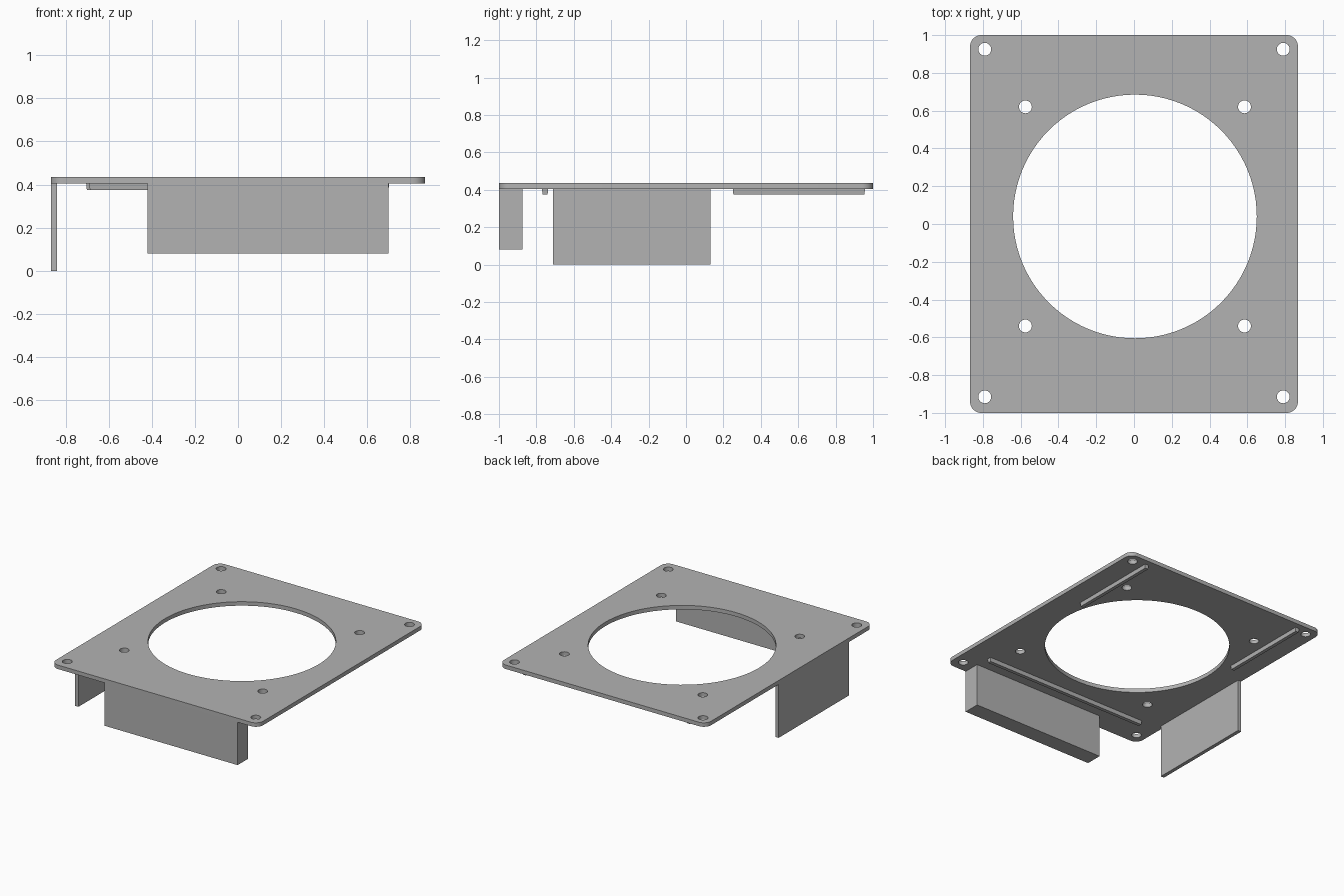
import bpy, bmesh
from math import sin, cos, pi, radians

cube = bpy.data.objects.get("Cube")
if cube:
    bpy.data.objects.remove(cube, do_unlink=True)

grey = bpy.data.materials.new("mid grey")
grey.use_nodes = True
grey.diffuse_color = (0.448, 0.448, 0.448, 1)
grey.node_tree.nodes["Principled BSDF"].inputs["Base Color"].default_value = grey.diffuse_color

TOP, UNDER = 0.435, 0.405
HALF_X, HALF_Y, CORNER = 0.868, 1.0, 0.06


def arc(cx, cy, r, start, end, steps):
    """Points on an arc, angles in quarter turns."""
    angles = [(start + (end - start) * i / steps) * pi / 2 for i in range(steps + 1)]
    return [(cx + r * cos(a), cy + r * sin(a)) for a in angles]


def circle(cx, cy, r, steps):
    return arc(cx, cy, r, 0, 4, steps)[:-1]


def box(name, x, y, z, taper=0.0):
    """Box from ranges; taper draws the lower face in."""
    bm = bmesh.new()
    bmesh.ops.create_cube(bm, size=1)
    for v in bm.verts:
        inset = taper if v.co.z < 0 else 0
        for axis, (lo, hi) in enumerate((x, y, z)):
            shrink = inset if axis < 2 else 0
            v.co[axis] = hi - shrink if v.co[axis] > 0 else lo + shrink
    mesh = bpy.data.meshes.new(name)
    bm.to_mesh(mesh)
    bm.free()
    mesh.materials.append(grey)
    obj = bpy.data.objects.new(name, mesh)
    bpy.context.collection.objects.link(obj)
    return obj


# Plate outline with rounded corners, large opening and screw holes
outline = []
for quarter, (sx, sy) in enumerate(((1, 1), (-1, 1), (-1, -1), (1, -1))):
    outline += arc(sx * (HALF_X - CORNER), sy * (HALF_Y - CORNER), CORNER,
                   quarter, quarter + 1, 10)
loops = [outline, circle(0.005, 0.04, 0.645, 96)]
for sx in (-1, 1):
    for sy in (-1, 1):
        loops.append(circle(sx * 0.79, 0.005 + sy * 0.92, 0.034, 32))
        loops.append(circle(0.005 + sx * 0.58, 0.04 + sy * 0.58, 0.034, 32))

curve = bpy.data.curves.new("mounting_plate", "CURVE")
curve.dimensions = "2D"
curve.fill_mode = "BOTH"
curve.extrude = (TOP - UNDER) / 2
for loop in loops:
    spline = curve.splines.new("POLY")
    spline.points.add(len(loop) - 1)
    for point, (px, py) in zip(spline.points, loop):
        point.co = (px, py, 0, 1)
    spline.use_cyclic_u = True
curve.materials.append(grey)
plate = bpy.data.objects.new("mounting_plate", curve)
plate.location.z = (TOP + UNDER) / 2
bpy.context.collection.objects.link(plate)

bpy.ops.object.select_all(action="DESELECT")
plate.select_set(True)
bpy.context.view_layer.objects.active = plate
bpy.ops.object.convert(target="MESH")
plate = bpy.context.view_layer.objects.active
bm = bmesh.new()
bm.from_mesh(plate.data)
bmesh.ops.remove_doubles(bm, verts=bm.verts, dist=0.0001)
bmesh.ops.recalc_face_normals(bm, faces=bm.faces)
bm.to_mesh(plate.data)
bm.free()
bpy.ops.object.shade_smooth_by_angle(angle=radians(30))

# Hanging front block and side panel
box("front_block", (-0.42, 0.697), (-HALF_Y, -0.875), (0.08, UNDER))
box("side_panel", (-HALF_X, -0.84), (-0.71, 0.13), (0, UNDER))

# Thin ribs under the plate
rib_z = (0.375, UNDER)
box("front_rib", (-0.69, 0.69), (-0.77, -0.737), rib_z, 0.003)
for name, x in (("right_rib", -0.688), ("left_rib", 0.685)):
    box(name, (x - 0.016, x + 0.016), (0.25, 0.957), rib_z, 0.003)
